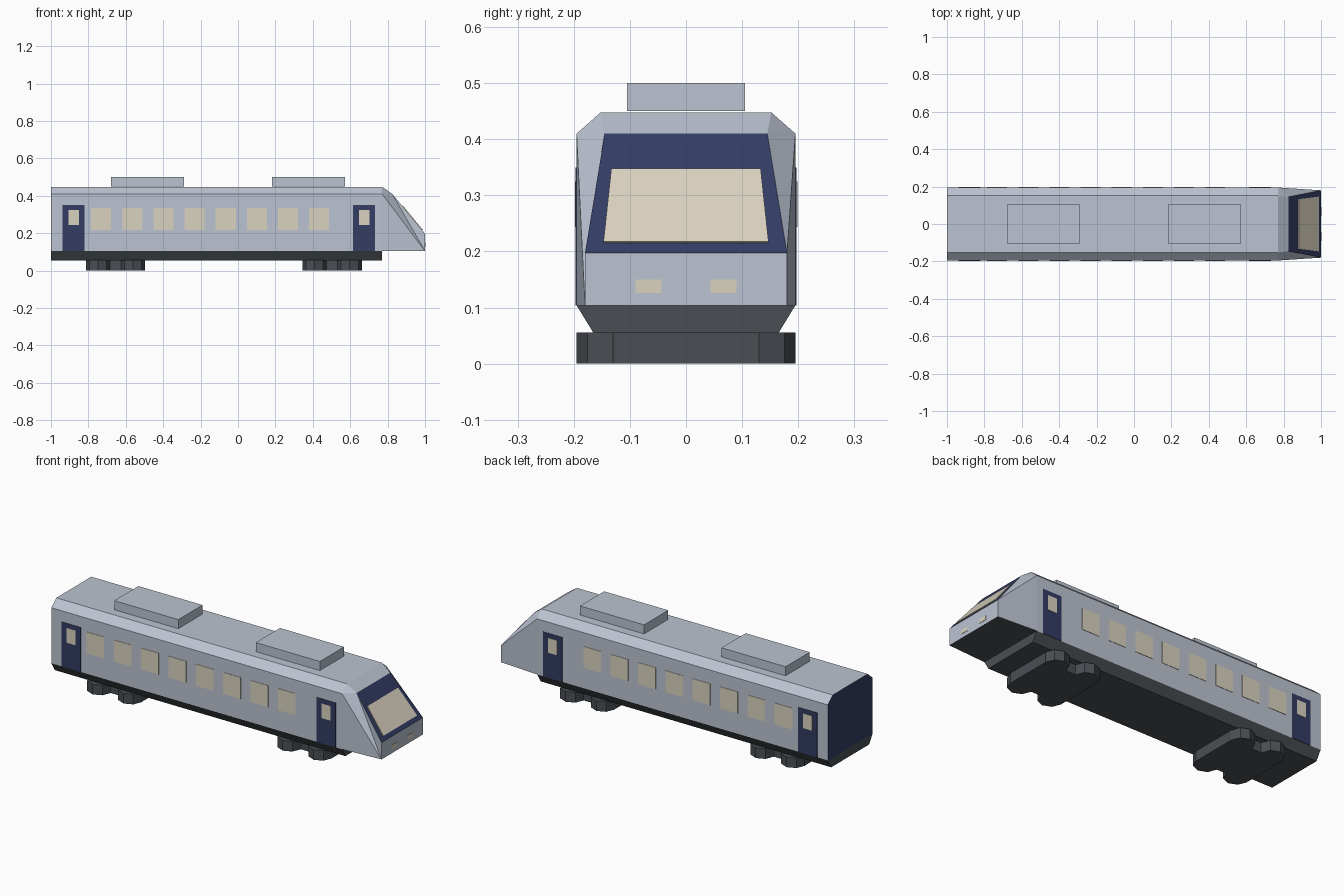
import bpy, math

if "Cube" in bpy.data.objects:
    bpy.data.objects.remove(bpy.data.objects["Cube"])


def mat(name, rgb):
    m = bpy.data.materials.new(name)
    m.diffuse_color = (*rgb, 1)
    m.use_nodes = True
    m.node_tree.nodes["Principled BSDF"].inputs["Base Color"].default_value = m.diffuse_color
    return m


GREY = mat("silver grey", (0.50, 0.55, 0.64))
NAVY = mat("navy blue", (0.033, 0.045, 0.126))
CREAM = mat("cream glass", (0.70, 0.65, 0.53))
DARK = mat("dark grey", (0.068, 0.078, 0.089))


def make(name, verts, faces, mats, ids=None):
    me = bpy.data.meshes.new(name)
    me.from_pydata(verts, [], faces)
    for m in mats:
        me.materials.append(m)
    if ids:
        me.polygons.foreach_set("material_index", ids)
    ob = bpy.data.objects.new(name, me)
    bpy.context.collection.objects.link(ob)
    return ob


def prism(name, bottom, offset, mats, ids=None):
    """Extrude a planar outline along an offset: far cap, near cap, then sides."""
    n = len(bottom)
    top = [tuple(a + b for a, b in zip(p, offset)) for p in bottom]
    faces = [list(range(n))[::-1], list(range(n, 2 * n))]
    faces += [[i, (i + 1) % n, n + (i + 1) % n, n + i] for i in range(n)]
    return make(name, bottom + top, faces, mats, ids)


def box(name, x0, x1, y0, y1, z0, z1, m):
    return prism(name, [(x0, y0, z0), (x1, y0, z0), (x1, y1, z0), (x0, y1, z0)],
                 (0, 0, z1 - z0), [m])


W, FLOOR, EAVE, TOP, TOPW = 0.195, 0.104, 0.41, 0.448, 0.152
BACK, FRONT, TIP = -1.0, 0.77, 1.0

# carriage body with chamfered roof; rear cap is navy
section = [(-W, FLOOR), (W, FLOOR), (W, EAVE), (TOPW, TOP), (-TOPW, TOP), (-W, EAVE)]
prism("carriage_body", [(BACK, y, z) for y, z in section], (FRONT - BACK, 0, 0),
      [GREY, NAVY], [1] + [0] * 7)

# tapered underframe
under = [(-0.165, 0.055), (0.165, 0.055), (W, FLOOR), (-W, FLOOR)]
prism("underframe", [(BACK, y, z) for y, z in under], (FRONT - BACK, 0, 0), [DARK])

# cab nose: six points per side, R = roof, A = eave, B = floor, C/D = tip, E = brow
verts = []
for s in (-1, 1):
    verts += [(FRONT, s * TOPW, TOP), (FRONT, s * W, EAVE), (FRONT, s * W, FLOOR),
              (TIP, s * 0.18, FLOOR), (TIP, s * 0.18, 0.197), (0.825, s * 0.145, EAVE)]
faces = [(4, 10, 11, 5),                        # windscreen surround
         (2, 8, 9, 3),                          # underside
         (3, 9, 10, 4), (0, 5, 11, 6),          # front panel, brow
         (0, 1, 5), (1, 2, 3), (1, 3, 5), (3, 4, 5),
         (6, 11, 7), (8, 10, 9), (7, 10, 8), (7, 11, 10)]
make("cab_nose", verts, faces, [GREY, NAVY, DARK], [1, 2] + [0] * 10)


# windscreen glass, lying on the sloped face
def slope_x(z):
    return TIP - (z - 0.197) / (EAVE - 0.197) * (TIP - 0.825)


glass = [(slope_x(z) - 0.001, y, z) for y, z in
         [(-0.147, 0.215), (0.147, 0.215), (0.133, 0.345), (-0.133, 0.345)]]
prism("windscreen", glass, (0.004, 0, 0.003), [CREAM])

for s in (-1, 1):
    side = "left" if s > 0 else "right"
    box(f"headlight_{side}", TIP - 0.002, TIP + 0.002, s * 0.067 - 0.023,
        s * 0.067 + 0.023, 0.126, 0.15, CREAM)

    # passenger windows
    for i in range(8):
        x = -0.785 + i * 0.1665
        box(f"window_{side}_{i}", x, x + 0.107, s * W - 0.002, s * W + 0.002,
            0.217, 0.335, CREAM)

    # doors with their small windows
    for end, x in (("rear", -0.879), ("front", 0.674)):
        box(f"door_{end}_{side}", x - 0.058, x + 0.058, s * W - 0.002, s * W + 0.002,
            FLOOR, 0.35, NAVY)
        box(f"door_window_{end}_{side}", x - 0.028, x + 0.028, s * W - 0.003,
            s * W + 0.004, 0.244, 0.325, CREAM)

# roof equipment
for end, x in (("rear", -0.485), ("front", 0.377)):
    box(f"roof_unit_{end}", x - 0.195, x + 0.195, -0.105, 0.105, 0.45, 0.50, GREY)

# bogies: central plate with four eight-sided lobes
for end, x in (("rear", -0.655), ("front", 0.503)):
    box(f"bogie_plate_{end}", x - 0.158, x + 0.158, -0.13, 0.13, 0, 0.056, DARK)
    for i, (sx, sy) in enumerate([(-1, -1), (1, -1), (1, 1), (-1, 1)]):
        ring = [(x + sx * 0.094 + 0.065 * math.cos(k * math.pi / 4),
                 sy * 0.13 + 0.065 * math.sin(k * math.pi / 4), 0) for k in range(8)]
        prism(f"bogie_lobe_{end}_{i}", ring, (0, 0, 0.056), [DARK])
